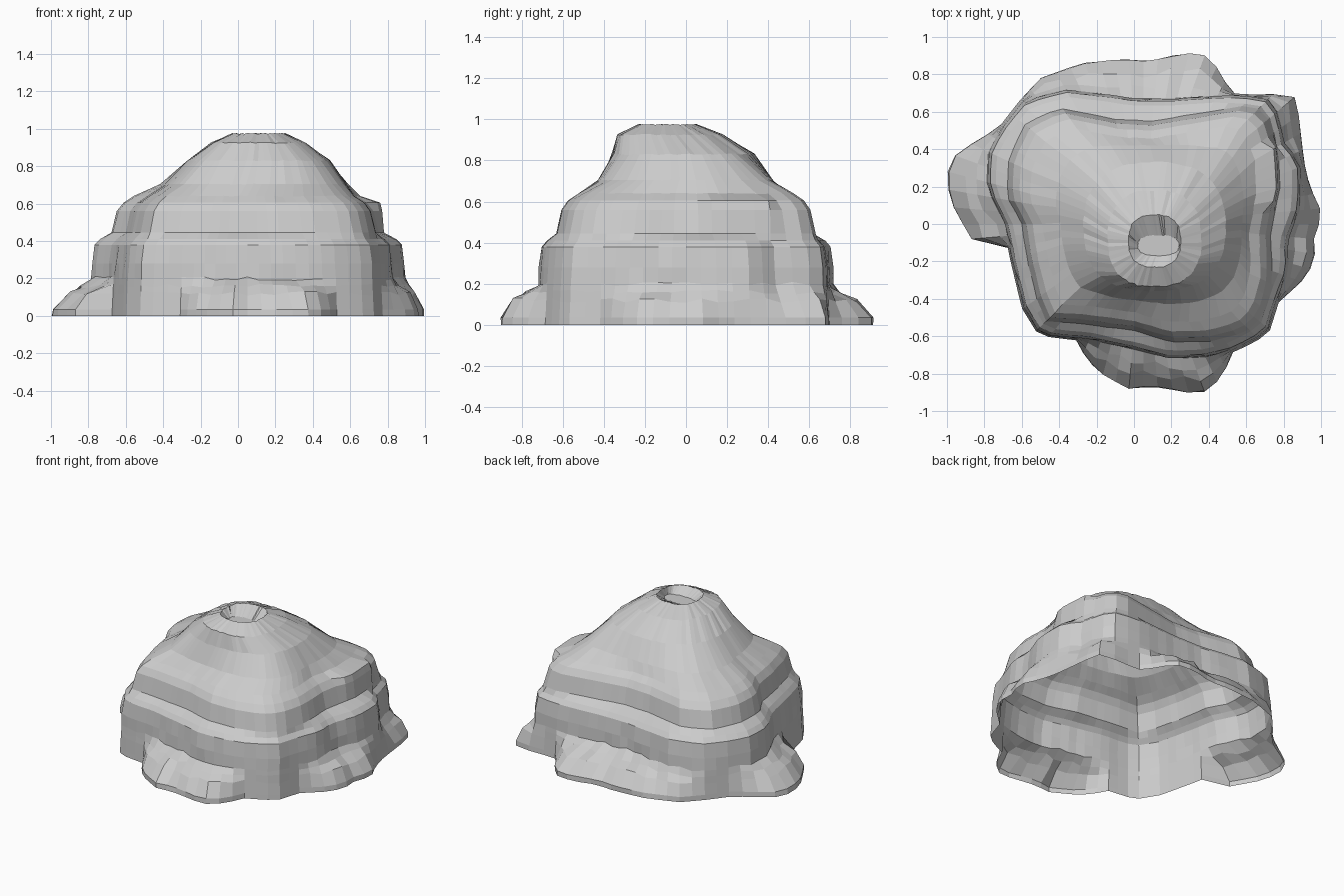
import bpy, bmesh, math, random

if "Cube" in bpy.data.objects:
    bpy.data.objects.remove(bpy.data.objects["Cube"])

random.seed(4)
N = 72
CX, CY = 0.05, 0.0
ANGLES = [2 * math.pi * i / N for i in range(N)]


def radius_at(outline, ang):
    """Distance from the centre to a closed outline along one direction."""
    dx, dy = math.cos(ang), math.sin(ang)
    best = 0.0
    for i, (x1, y1) in enumerate(outline):
        x2, y2 = outline[(i + 1) % len(outline)]
        ax, ay, ex, ey = x1 - CX, y1 - CY, x2 - x1, y2 - y1
        det = dx * ey - dy * ex
        if abs(det) < 1e-9:
            continue
        t = (ax * ey - ay * ex) / det
        s = (ax * dy - ay * dx) / det
        if t > 0 and -1e-6 <= s <= 1 + 1e-6:
            best = max(best, t)
    return best


def polar(radii, z, jit_r=0.0, jit_z=0.0):
    return [(CX + (r + random.uniform(-jit_r, jit_r)) * math.cos(a),
             CY + (r + random.uniform(-jit_r, jit_r)) * math.sin(a),
             z + random.uniform(-jit_z, jit_z)) for r, a in zip(radii, ANGLES)]


def dome_ring(x0, x1, y0, y1, z, jit=0.004):
    """Rounded box ring between the given limits."""
    pts = []
    for a in ANGLES:
        c, s = math.cos(a), math.sin(a)
        k = (abs(c) ** 2.5 + abs(s) ** 2.5) ** (-1 / 2.5)
        pts.append(((x0 + x1) / 2 + (x1 - x0) / 2 * k * c + random.uniform(-jit, jit),
                    (y0 + y1) / 2 + (y1 - y0) / 2 * k * s + random.uniform(-jit, jit),
                    z + random.uniform(-jit, jit)))
    return pts


def blend(ring_a, ring_b):
    return [tuple((p + q) / 2 for p, q in zip(u, v)) for u, v in zip(ring_a, ring_b)]


def loft(name, rings):
    bm = bmesh.new()
    rows = [[bm.verts.new(p) for p in ring] for ring in rings]
    for lo, hi in zip(rows, rows[1:]):
        for i in range(N):
            j = (i + 1) % N
            bm.faces.new((lo[i], lo[j], hi[j], hi[i]))
    bm.faces.new(rows[-1])
    me = bpy.data.meshes.new(name)
    bm.to_mesh(me)
    bm.free()
    ob = bpy.data.objects.new(name, me)
    bpy.context.collection.objects.link(ob)
    return ob


# Outlines of the lower and upper terraces, seen from above
lower = [(-.52, -.58), (-.44, -.61), (-.27, -.62), (0, -.68), (.2, -.73), (.4, -.72),
         (.55, -.68), (.72, -.59), (.78, -.4), (.84, -.25), (.83, -.1), (.9, .08),
         (.91, .28), (.89, .36), (.82, .42), (.79, .58), (.75, .67), (.68, .69), (.5, .7),
         (.2, .68), (0, .68), (-.2, .71), (-.38, .73), (-.6, .67), (-.7, .55),
         (-.79, .4), (-.8, .2), (-.7, 0), (-.66, -.2), (-.6, -.45)]
upper = [(-.47, -.52), (-.3, -.53), (0, -.57), (.2, -.63), (.4, -.63), (.6, -.58),
         (.69, -.49), (.74, -.3), (.73, -.05), (.78, .2), (.77, .4), (.72, .56),
         (.66, .62), (.58, .63), (.4, .6), (.1, .55), (-.1, .56), (-.4, .62), (-.58, .54),
         (-.67, .35), (-.68, .15), (-.6, 0), (-.57, -.2), (-.52, -.4)]

# Outlines of the low boulders growing out of each side
boulders = [
    [(-.25, -.55), (-.31, -.62), (-.25, -.73), (-.17, -.8), (-.03, -.88), (.1, -.87),
     (.36, -.91), (.46, -.83), (.53, -.7), (.5, -.55)],
    [(.7, -.38), (.8, -.39), (.88, -.33), (.97, -.2), (.96, -.07), (1.01, .05),
     (.94, .2), (.91, .33), (.89, .5), (.87, .67), (.83, .7), (.68, .69)],
    [(.48, .6), (.52, .7), (.45, .83), (.37, .91), (.24, .91), (.1, .87),
     (-.05, .88), (-.28, .86), (-.5, .78), (-.62, .65), (-.5, .55)],
    [(-.5, .55), (-.7, .53), (-.95, .38), (-1.01, .25), (-.97, .1),
     (-.87, -.08), (-.68, -.12), (-.5, -.1)]]

wall = [radius_at(lower, a) for a in ANGLES]
base = [max([w] + [radius_at(b, a) for b in boulders]) for w, a in zip(wall, ANGLES)]
tier = [radius_at(upper, a) for a in ANGLES]


def foot(f, z, jit):
    """Ring between the wall (f = 0) and the boulder edge (f = 1)."""
    radii = [w * (1 - .07 * z) + (b - w) * (f + random.uniform(-jit, jit))
             for w, b in zip(wall, base)]
    return polar(radii, z, 0, .012 if z > .04 else 0)


def tier_ring(s, z):
    """Upper terrace ring, steeper on the right-hand corner."""
    return polar([r * (s + (1 - s) * (.7 if .1 < a < .6 else 0))
                  for r, a in zip(tier, ANGLES)], z, .002)


# Whole rock as one open-bottomed shell, from the ground to the notched peak
loft("layered_rock", [
    foot(1, 0, 0),
    foot(1, .035, .03),
    foot(.62, .12, .1),
    foot(.28, .16, .1),
    foot(0, .2, 0),
    polar([w * .98 for w in wall], .28, .006),
    polar([w * .965 for w in wall], .38, .002),
    polar([w * .93 for w in wall], .41, .002),
    tier_ring(1.0, .445),
    tier_ring(.96, .56),
    tier_ring(.91, .605),
    polar([r * .83 for r in tier], .64, .003, .003),
    blend([(x + .03, y, z) for x, y, z in polar([r * .69 for r in tier], .705)],
          dome_ring(-.42, .6, -.43, .46, .705)),
    dome_ring(-.27, .49, -.36, .33, .83),
    dome_ring(-.14, .36, -.335, .18, .925),
    dome_ring(-.03, .25, -.23, .05, .975, .003),
    dome_ring(.02, .24, -.17, -.06, .925, .003)])
